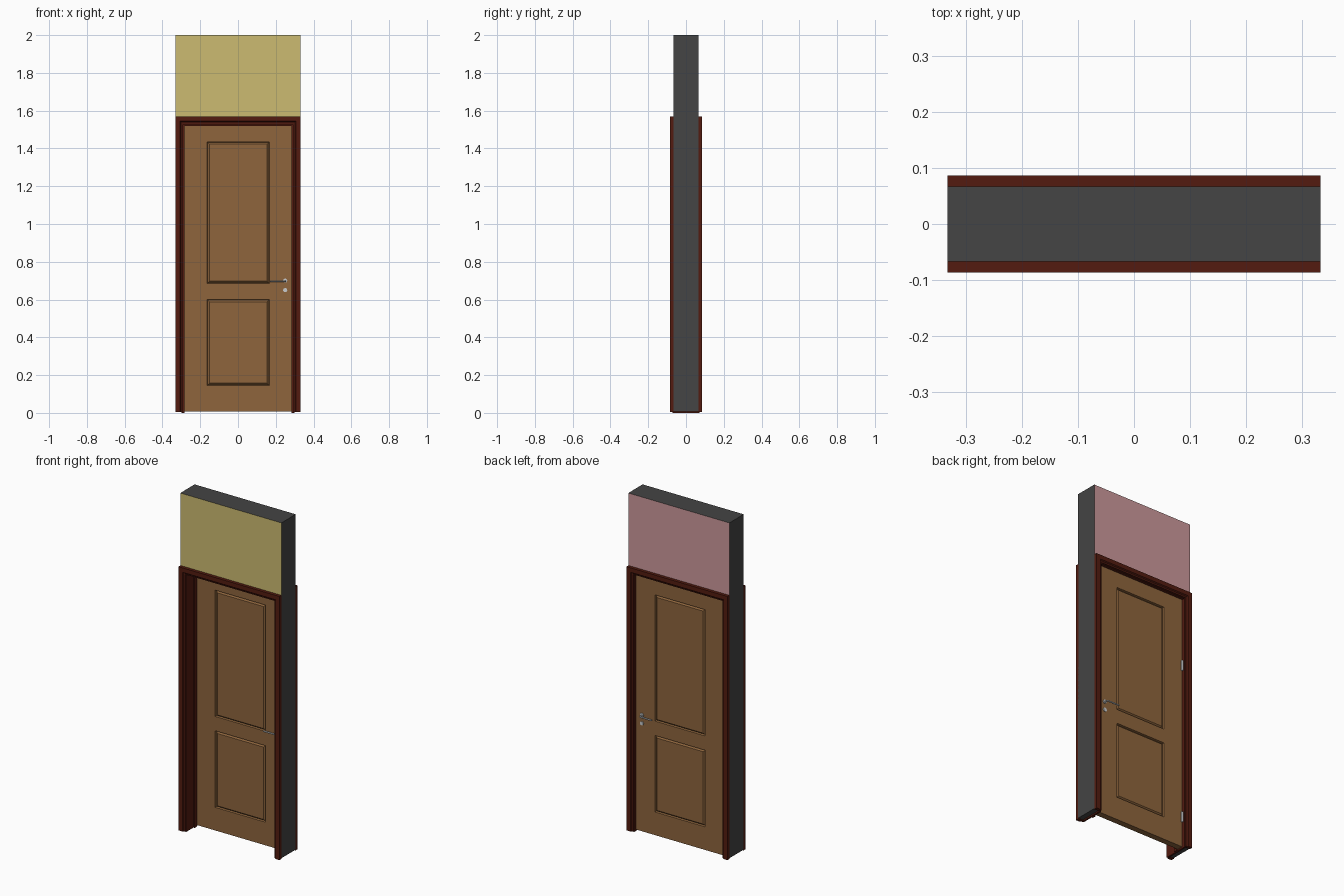
import bpy, bmesh, math
from mathutils import Vector

if "Cube" in bpy.data.objects:
    bpy.data.objects.remove(bpy.data.objects["Cube"])

HX, TOP = 0.332, 1.57          # outer half width and top of the door frame
FACES = (0.019, 0.055)         # y of the leaf's front and back


def mat(name, *srgb):
    m = bpy.data.materials.new(name)
    m.diffuse_color = [(c / 255) ** 2.2 for c in srgb] + [1]
    m.use_nodes = True
    m.node_tree.nodes["Principled BSDF"].inputs["Base Color"].default_value = m.diffuse_color
    return m


YELLOW = mat("yellow_paint", 203, 186, 112)
PINK = mat("pink_paint", 203, 152, 154)
DARK = mat("dark_grey", 70, 70, 70)
TRIM = mat("dark_red_wood", 84, 33, 23)
WOOD = mat("brown_wood", 141, 101, 63)
METAL = mat("metal", 200, 203, 205)


def finish(name, bm, *mats):
    bmesh.ops.recalc_face_normals(bm, faces=bm.faces[:])
    me = bpy.data.meshes.new(name)
    bm.to_mesh(me)
    bm.free()
    for m in mats:
        me.materials.append(m)
    ob = bpy.data.objects.new(name, me)
    bpy.context.collection.objects.link(ob)
    return ob


def portal(name, profile, z0):
    """Sweep an (inset, y) profile up, over and down the doorway with mitred corners."""
    bm = bmesh.new()
    rings = []
    for side, high in ((-1, 0), (-1, 1), (1, 1), (1, 0)):
        rings.append([bm.verts.new((side * (HX - d), y, TOP - d if high else z0))
                      for d, y in profile])
    n = len(profile)
    for a, b in zip(rings, rings[1:]):
        for i in range(n):
            j = (i + 1) % n
            bm.faces.new((a[i], a[j], b[j], b[i]))
    bm.faces.new(rings[0])
    bm.faces.new(rings[-1])
    return finish(name, bm, TRIM)


def rod(name, loc, r, depth, axis):
    rot = (math.pi / 2, 0, 0) if axis == "y" else (0, 0, 0)
    bpy.ops.mesh.primitive_cylinder_add(vertices=20, radius=r, depth=depth, location=loc, rotation=rot)
    ob = bpy.context.object
    ob.name = name
    ob.data.materials.append(METAL)
    bpy.ops.object.shade_smooth_by_angle()


# Wall section with doorway, painted differently front and back
bm = bmesh.new()
ix, iz, z0 = HX - 0.032, TOP - 0.032, 0.008
outline = [(-HX, z0), (-HX, 2), (HX, 2), (HX, z0), (ix, z0), (ix, iz), (-ix, iz), (-ix, z0)]
face = bm.faces.new([bm.verts.new((x, -0.067, z)) for x, z in outline])
ext = bmesh.ops.extrude_face_region(bm, geom=[face], use_keep_orig=True)
bmesh.ops.translate(bm, vec=(0, 0.134, 0), verts=[v for v in ext["geom"] if isinstance(v, bmesh.types.BMVert)])
bmesh.ops.recalc_face_normals(bm, faces=bm.faces[:])
for f in bm.faces:
    f.material_index = 1 if f.normal.y < -0.5 else 2 if f.normal.y > 0.5 else 0
finish("wall", bm, DARK, YELLOW, PINK)

# Casings on both sides of the wall
casing = [(0, 0.066), (0, 0.086), (0.026, 0.086), (0.031, 0.080), (0.039, 0.078), (0.039, 0.066)]
for s, side in ((-1, "front"), (1, "back")):
    portal(side + "_casing", [(d, s * y) for d, y in casing], 0.004)

# Jamb lining with door stop
portal("jamb", [(0.032, -0.072), (0.042, -0.072), (0.042, -0.004), (0.050, -0.004),
                (0.050, 0.018), (0.042, 0.018), (0.042, 0.072), (0.032, 0.072)], 0)

# Door leaf with two raised panels on each side
bm = bmesh.new()
bmesh.ops.create_cube(bm, size=1)
for v in bm.verts:
    v.co = Vector((v.co.x * 0.578, FACES[v.co.y > 0], 1.527 if v.co.z > 0 else 0.008))
cuts = [((x, 0, 0), (1, 0, 0)) for x in (-0.163, 0.166)]
cuts += [((0, 0, z), (0, 0, 1)) for z in (0.145, 0.60, 0.685, 1.435)]
for co, no in cuts:
    bmesh.ops.bisect_plane(bm, geom=bm.verts[:] + bm.edges[:] + bm.faces[:], plane_co=co, plane_no=no)
bmesh.ops.recalc_face_normals(bm, faces=bm.faces[:])
panels = []
for f in bm.faces:
    c = f.calc_center_median()
    if abs(f.normal.y) > 0.9 and abs(c.x) < 0.1 and (0.3 < c.z < 0.5 or 0.9 < c.z < 1.2):
        panels.append(f)
for width, depth in ((0.004, -0.011), (0.014, 0.010)):
    bmesh.ops.inset_individual(bm, faces=panels, thickness=width, depth=depth)
finish("door_leaf", bm, WOOD)

# Lever handles and lock covers on both sides
for s, y, side in ((-1, FACES[0], "front"), (1, FACES[1], "back")):
    rod(side + "_rosette", (0.25, y + s * 0.002, 0.70), 0.011, 0.006, "y")
    rod(side + "_lock_cover", (0.25, y + s * 0.002, 0.65), 0.011, 0.006, "y")
    cu = bpy.data.curves.new(side + "_lever", "CURVE")
    cu.dimensions = "3D"
    cu.bevel_depth, cu.bevel_resolution, cu.use_fill_caps = 0.0045, 3, True
    sp = cu.splines.new("POLY")
    path = [(0.25, 0), (0.25, 0.018), (0.248, 0.022), (0.244, 0.024), (0.17, 0.024)]
    sp.points.add(len(path) - 1)
    for p, (x, d) in zip(sp.points, path):
        p.co = (x, y + s * d, 0.697, 1)
    cu.materials.append(METAL)
    ob = bpy.data.objects.new(side + "_lever", cu)
    bpy.context.collection.objects.link(ob)
    bpy.ops.object.select_all(action="DESELECT")
    ob.select_set(True)
    bpy.context.view_layer.objects.active = ob
    bpy.ops.object.convert(target="MESH")
    bpy.ops.object.shade_smooth_by_angle()

# Hinges on the back
for z, place in ((0.19, "lower"), (1.12, "upper")):
    rod(place + "_hinge", (-0.287, 0.058, z), 0.006, 0.062, "z")
